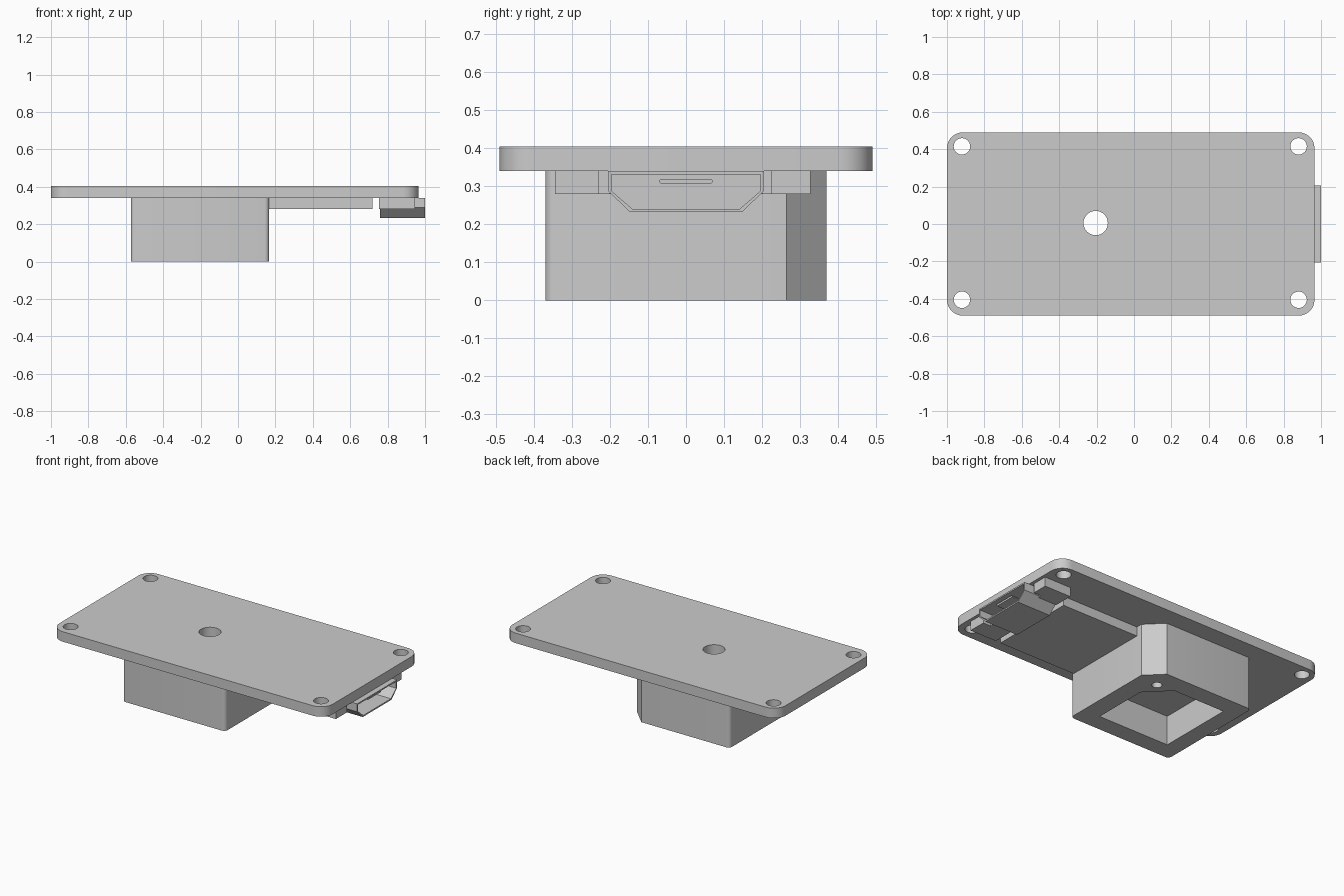
import bpy, bmesh, math

cube = bpy.data.objects.get("Cube")
if cube:
    bpy.data.objects.remove(cube, do_unlink=True)

grey = bpy.data.materials.new("plain grey")
grey.use_nodes = True
GREY = (0.6, 0.6, 0.6, 1)
grey.diffuse_color = GREY
grey.node_tree.nodes["Principled BSDF"].inputs["Base Color"].default_value = GREY


def prism(name, outline, low, high, axis="z"):
    """Extrude an outline: (x, y) along z, or (y, z) along x."""
    place = (lambda p, h: (p[0], p[1], h)) if axis == "z" else (lambda p, h: (h, p[0], p[1]))
    bm = bmesh.new()
    base = bm.faces.new([bm.verts.new(place(p, low)) for p in outline])
    top = bmesh.ops.extrude_face_region(bm, geom=[base])["geom"]
    shift = place((0, 0), high - low)
    bmesh.ops.translate(bm, vec=shift, verts=[v for v in top if isinstance(v, bmesh.types.BMVert)])
    bmesh.ops.recalc_face_normals(bm, faces=bm.faces)
    mesh = bpy.data.meshes.new(name)
    bm.to_mesh(mesh)
    bm.free()
    mesh.materials.append(grey)
    obj = bpy.data.objects.new(name, mesh)
    bpy.context.collection.objects.link(obj)
    return obj


def rect(x0, x1, y0, y1):
    return [(x0, y0), (x1, y0), (x1, y1), (x0, y1)]


def circle(x, y, r, n=32):
    return [(x + r * math.cos(math.tau * i / n), y + r * math.sin(math.tau * i / n)) for i in range(n)]


def rounded(x0, x1, y0, y1, r, n=8, cut=0):
    """Rounded rectangle; a cut makes the +x +y corner a chamfer."""
    pts = []
    centres = [(x1 - r, y1 - r), (x0 + r, y1 - r), (x0 + r, y0 + r), (x1 - r, y0 + r)]
    for k, (cx, cy) in enumerate(centres):
        if k == 0 and cut:
            pts += [(x1, y1 - cut), (x1 - cut, y1)]
            continue
        for i in range(n + 1):
            a = math.pi / 2 * (k + i / n)
            pts.append((cx + r * math.cos(a), cy + r * math.sin(a)))
    return pts


def carve(obj, cutters):
    """Subtract the cutters, then remove them."""
    for c in cutters:
        mod = obj.modifiers.new("cut", "BOOLEAN")
        mod.operation, mod.solver, mod.object = "DIFFERENCE", "EXACT", c
    graph = bpy.context.evaluated_depsgraph_get()
    mesh = bpy.data.meshes.new_from_object(obj.evaluated_get(graph))
    obj.modifiers.clear()
    obj.data = mesh
    for c in cutters:
        bpy.data.objects.remove(c, do_unlink=True)


def smooth(obj):
    bpy.ops.object.select_all(action="DESELECT")
    obj.select_set(True)
    bpy.context.view_layer.objects.active = obj
    bpy.ops.object.shade_smooth_by_angle(angle=math.radians(30))


UNDER, TOP = 0.34, 0.405

# Cover plate with four screw holes and a central hole
plate = prism("cover_plate", rounded(-1, 0.965, -0.49, 0.49, 0.085), UNDER, TOP)
holes = [circle(x, y, 0.044) for x in (-0.92, 0.88) for y in (-0.405, 0.415)]
holes.append(circle(-0.205, 0.005, 0.065))
carve(plate, [prism("hole_cutter", h, 0.2, 0.5) for h in holes])

# Housing with an open pocket, a through hole and a screw hole by the chamfer
housing = prism("housing", rounded(-0.573, 0.167, -0.37, 0.37, 0.025, 5, cut=0.105), 0, UNDER)
pocket = rect(-0.465, 0.045, -0.255, 0.25)[:2] + [(0.045, 0.11), (-0.095, 0.25), (-0.465, 0.25)]
carve(housing, [
    prism("pocket_cutter", pocket, -0.1, 0.19),
    prism("hole_cutter", circle(-0.205, 0.005, 0.065), 0.15, 0.5),
    prism("screw_cutter", circle(0.025, 0.235, 0.03, 24), -0.1, 0.15),
])

# Circuit board slab under the plate
prism("board", rect(0.165, 0.72, -0.345, 0.225), 0.28, UNDER)


# Socket shell: tapered profile, hollow towards +x
def socket(inset):
    half, foot, high, mid, low = 0.205 - inset, 0.147 - inset * 0.6, 0.34, 0.288, 0.232 + inset
    high -= inset
    return [(-half, high), (-half, mid), (-foot, low), (foot, low), (half, mid), (half, high)]


shell = prism("socket_shell", socket(0), 0.76, 1, "x")
carve(shell, [prism("socket_cutter", socket(0.009), 0.80, 1.1, "x")])

# Contact tongue with rounded ends
tongue = rounded(-0.07, 0.07, 0.307, 0.319, 0.0059, 5)
prism("socket_tongue", tongue, 0.79, 0.98, "x")

# Side brackets, stepped next to the socket
for name, inner, step, outer in (("right_bracket", -0.2, -0.23, -0.345), ("left_bracket", 0.2, 0.225, 0.327)):
    outline = [(0.755, inner), (0.89, inner), (0.89, step), (0.945, step), (0.945, outer), (0.755, outer)]
    prism(name, outline, 0.28, UNDER)

for part in (plate, housing):
    smooth(part)
